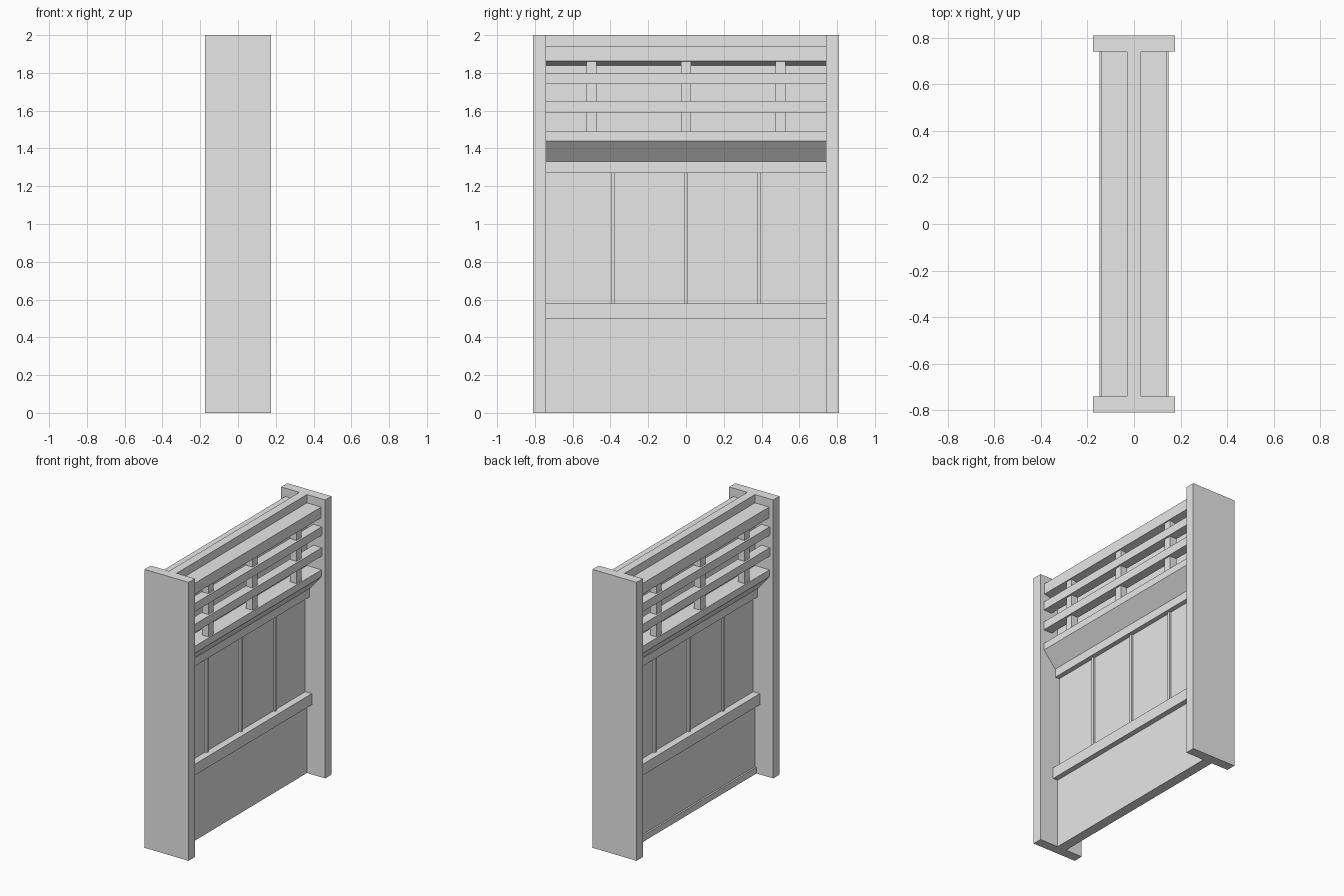
import bpy
import bmesh

if "Cube" in bpy.data.objects:
    bpy.data.objects.remove(bpy.data.objects["Cube"], do_unlink=True)

grey = bpy.data.materials.new("plain_grey")
grey.use_nodes = True
grey.diffuse_color = (0.8, 0.8, 0.8, 1)
grey.node_tree.nodes["Principled BSDF"].inputs["Base Color"].default_value = (0.8, 0.8, 0.8, 1)

SPAN = 0.74      # half length between the end posts
CORE = 0.03      # half thickness of the wall


def extrude(name, profile, y0=-SPAN, y1=SPAN):
    """Sweep an (x, z) profile along y."""
    bm = bmesh.new()
    face = bm.faces.new([bm.verts.new((x, y0, z)) for x, z in profile])
    out = bmesh.ops.extrude_face_region(bm, geom=[face])
    moved = [v for v in out["geom"] if isinstance(v, bmesh.types.BMVert)]
    bmesh.ops.translate(bm, verts=moved, vec=(0, y1 - y0, 0))
    bmesh.ops.recalc_face_normals(bm, faces=bm.faces)
    mesh = bpy.data.meshes.new(name)
    bm.to_mesh(mesh)
    bm.free()
    mesh.materials.append(grey)
    obj = bpy.data.objects.new(name, mesh)
    bpy.context.collection.objects.link(obj)
    return obj


def box(name, x0, x1, z0, z1, y0=-SPAN, y1=SPAN):
    return extrude(name, [(x0, z0), (x1, z0), (x1, z1), (x0, z1)], y0, y1)


# End posts
box("front_end_post", -0.175, 0.175, 0, 2, -0.81, -SPAN)
box("back_end_post", -0.175, 0.175, 0, 2, SPAN, 0.81)

# Wall core: lower wall, recessed middle panel, upper wall
box("lower_wall", -CORE, CORE, 0, 0.54)
box("recessed_panel", -0.016, 0.016, 0.54, 1.3)
box("upper_wall", -CORE, CORE, 1.3, 2)

for side, s in (("left", 1), ("right", -1)):
    # Mid rail and the battens dividing the panel
    box(f"{side}_mid_rail", s * 0.01, s * 0.068, 0.5, 0.58)
    for i, y in enumerate((-0.387, 0, 0.387)):
        box(f"{side}_batten_{i}", s * 0.01, s * CORE, 0.56, 1.3, y - 0.009, y + 0.009)

    # Trim, sloped cove and shelf in one moulding
    moulding = [(0.01, 1.27), (0.05, 1.27), (0.05, 1.33), (0.145, 1.44),
                (0.145, 1.49), (0.01, 1.49)]
    extrude(f"{side}_shelf_moulding", [(s * x, z) for x, z in moulding])

    # Top rail with a slightly sloped underside
    top = [(0.02, 1.838), (0.142, 1.862), (0.142, 1.94), (0.02, 1.94)]
    extrude(f"{side}_top_rail", [(s * x, z) for x, z in top])

    # Open lattice: two rails on short uprights
    for i, z in enumerate((1.59, 1.74)):
        box(f"{side}_lattice_rail_{i}", s * 0.08, s * 0.148, z, z + 0.06)
    for i, y in enumerate((-0.5, 0, 0.5)):
        box(f"{side}_upright_{i}", s * 0.082, s * 0.135, 1.48, 1.86, y - 0.027, y + 0.027)

# Skirting on one side only
box("right_skirting", -0.042, -0.02, 0, 0.045)
